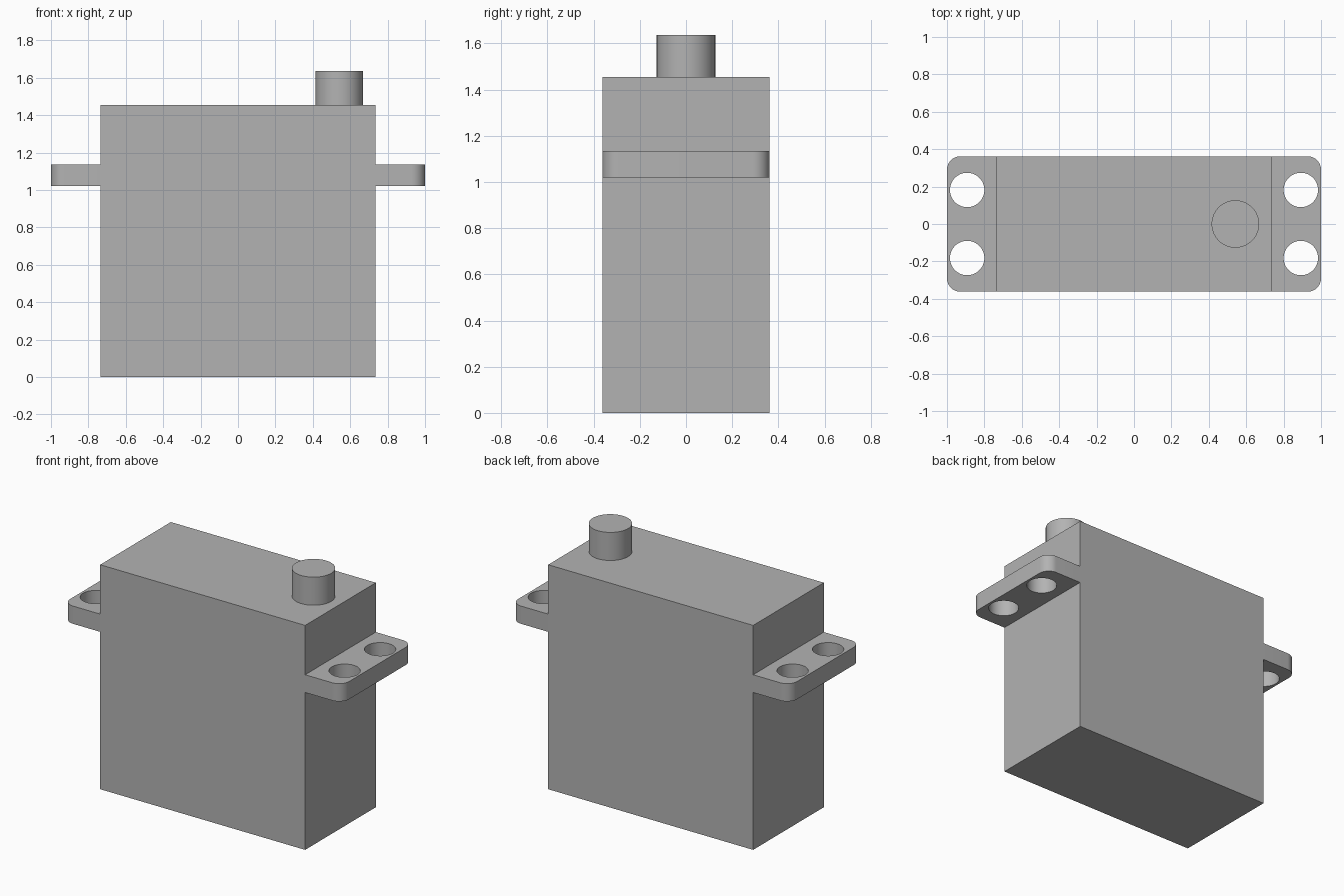
import bpy
import bmesh
from math import radians
from mathutils import Matrix, Vector

default = bpy.data.objects.get("Cube")
if default:
    bpy.data.objects.remove(default, do_unlink=True)

# One grey plastic for the whole casing
grey = bpy.data.materials.new("grey plastic")
grey.use_nodes = True
colour = (0.45, 0.45, 0.45, 1)
grey.diffuse_color = colour
grey.node_tree.nodes["Principled BSDF"].inputs["Base Color"].default_value = colour

HALF_DEPTH = 0.362
BODY_HALF = 0.735
BODY_TOP = 1.455
TAB_BOTTOM, TAB_TOP = 1.02, 1.135


def finish(name, bm):
    mesh = bpy.data.meshes.new(name)
    bm.to_mesh(mesh)
    bm.free()
    mesh.materials.append(grey)
    obj = bpy.data.objects.new(name, mesh)
    bpy.context.collection.objects.link(obj)
    return obj


def activate(obj):
    bpy.ops.object.select_all(action='DESELECT')
    obj.select_set(True)
    bpy.context.view_layer.objects.active = obj


def box(low, high):
    low, high = Vector(low), Vector(high)
    bm = bmesh.new()
    bmesh.ops.create_cube(bm, size=1, matrix=Matrix.Translation((low + high) / 2)
                          @ Matrix.Diagonal((*(high - low), 1)))
    return bm


def cylinder(x, y, bottom, top, radius):
    bm = bmesh.new()
    bmesh.ops.create_cone(bm, cap_ends=True, segments=64, radius1=radius, radius2=radius,
                          depth=top - bottom,
                          matrix=Matrix.Translation((x, y, (bottom + top) / 2)))
    return bm


# Main casing
finish("body", box((-BODY_HALF, -HALF_DEPTH, 0), (BODY_HALF, HALF_DEPTH, BODY_TOP)))

# Output shaft on the top
shaft = finish("output_shaft", cylinder(0.542, 0, BODY_TOP, 1.637, 0.127))

# Mounting tab with rounded outer corners, mirrored to the other end
bm = box((BODY_HALF, -HALF_DEPTH, TAB_BOTTOM), (1, HALF_DEPTH, TAB_TOP))
corners = [e for e in bm.edges if all(v.co.x > 0.99 for v in e.verts)
           and abs(e.verts[0].co.z - e.verts[1].co.z) > 0.05]
bmesh.ops.bevel(bm, geom=corners, offset=0.072, offset_type='OFFSET',
                segments=12, profile=0.5, affect='EDGES')
tabs = finish("mounting_tabs", bm)

# Screw holes through the tab
activate(tabs)
for side in (-1, 1):
    cutter = finish("hole_cutter", cylinder(0.892, side * 0.182,
                                            TAB_BOTTOM - 0.1, TAB_TOP + 0.1, 0.092))
    cutter.hide_render = True
    cut = tabs.modifiers.new("screw_hole", 'BOOLEAN')
    cut.operation = 'DIFFERENCE'
    cut.solver = 'EXACT'
    cut.object = cutter
    bpy.ops.object.modifier_apply(modifier=cut.name)
    bpy.data.objects.remove(cutter, do_unlink=True)

mirror = tabs.modifiers.new("mirror", 'MIRROR')
mirror.use_axis[0] = True
bpy.ops.object.modifier_apply(modifier=mirror.name)

# Smooth round walls, crisp rims
for obj in (shaft, tabs):
    activate(obj)
    bpy.ops.object.shade_smooth_by_angle(angle=radians(30))
